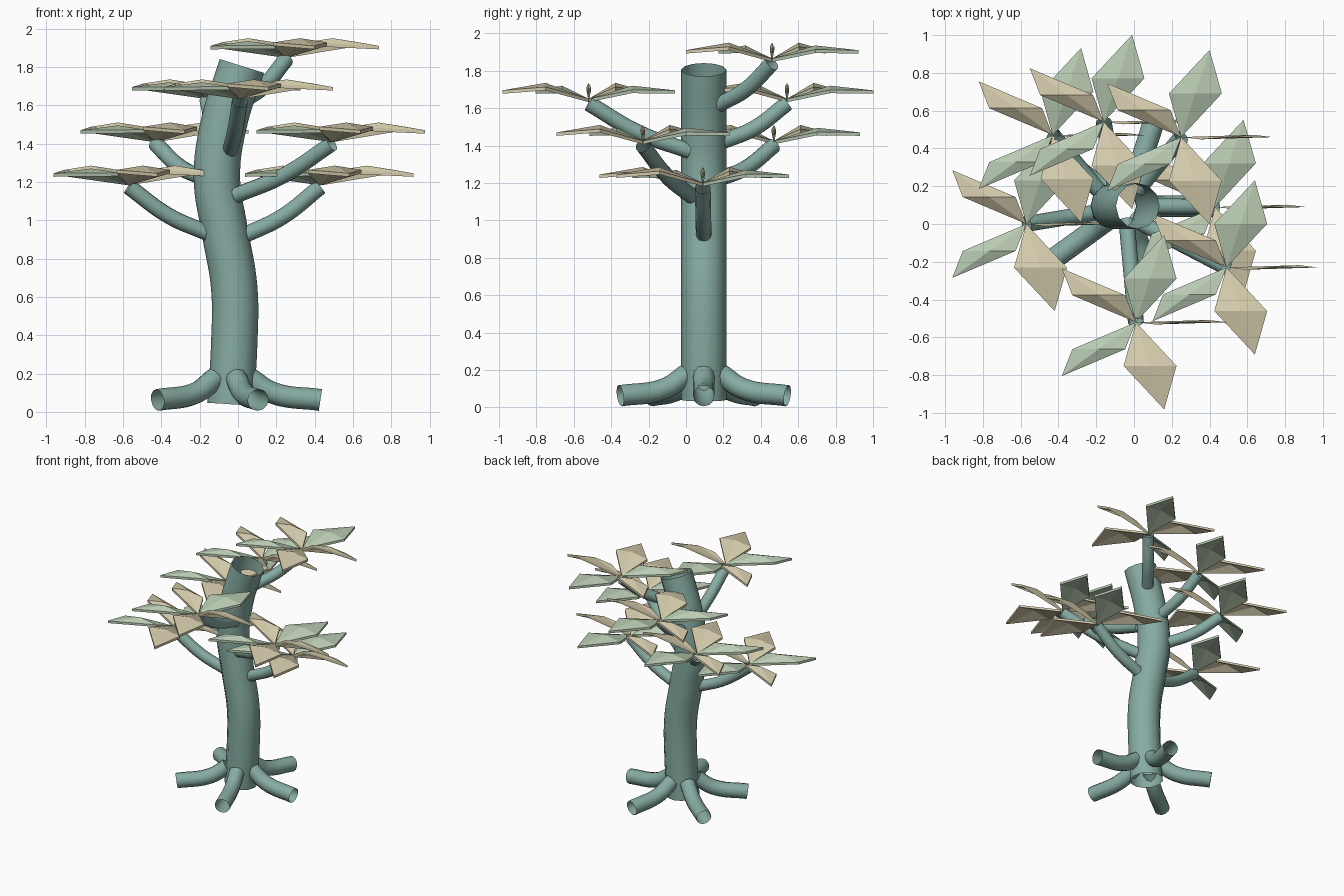
import bpy, bmesh, math
from mathutils import Vector

cube = bpy.data.objects.get("Cube")
if cube:
    bpy.data.objects.remove(cube, do_unlink=True)


def material(name, rgb):
    m = bpy.data.materials.new(name)
    m.use_nodes = True
    m.diffuse_color = (*rgb, 1)
    m.node_tree.nodes["Principled BSDF"].inputs["Base Color"].default_value = (*rgb, 1)
    return m


bark = material("teal bark", (0.24, 0.41, 0.365))
green = material("pale green leaf", (0.49, 0.6, 0.45))
beige = material("beige leaf", (0.66, 0.6, 0.41))


def add(name, mesh, location=(0, 0, 0)):
    ob = bpy.data.objects.new(name, mesh)
    ob.location = location
    bpy.context.collection.objects.link(ob)
    return ob


def tube(name, points, radius):
    """Smooth open-ended tube through the points."""
    curve = bpy.data.curves.new(name, "CURVE")
    curve.dimensions = "3D"
    curve.bevel_depth = radius
    curve.bevel_resolution = 4
    curve.resolution_u = 8
    spline = curve.splines.new("BEZIER")
    spline.bezier_points.add(len(points) - 1)
    for bp, p in zip(spline.bezier_points, points):
        bp.co = p
        bp.handle_left_type = bp.handle_right_type = "AUTO"
    helper = add(name + "_path", curve)
    bpy.context.view_layer.update()
    mesh = bpy.data.meshes.new_from_object(
        helper.evaluated_get(bpy.context.evaluated_depsgraph_get()))
    bpy.data.objects.remove(helper, do_unlink=True)
    mesh.materials.clear()
    mesh.materials.append(bark)
    for p in mesh.polygons:
        p.use_smooth = True
    return add(name, mesh)


# Trunk: a gently swaying open tube
AXIS_Y = 0.095
trunk = [(-0.04, 0.04), (-0.02, 0.35), (-0.02, 0.65), (-0.07, 0.95),
         (-0.11, 1.22), (-0.075, 1.5), (0.02, 1.805)]
tube("trunk", [(x, AXIS_Y, z) for x, z in trunk], 0.121)

# Roots: five, evenly spread round the foot
for i in range(5):
    a = i * math.tau / 5
    profile = [(0.1, 0.175), (0.22, 0.1), (0.47, 0.062)]
    tube(f"root_{i + 1}", [(-0.04 + r * math.cos(a), AXIS_Y + r * math.sin(a), z)
                           for r, z in profile], 0.057)


# Leaf cluster: five folded diamonds, each widened along x
def leaf_cluster():
    bm = bmesh.new()
    for i in range(5):
        a = i * math.tau / 5
        d = Vector((math.cos(a), math.sin(a), 0))
        ridge = 0.085 if i % 2 == 0 else 0.07
        side = Vector((0.14, 0.012 if i == 0 else 0, -0.022))
        drop = Vector((-side.x, -side.y, side.z))
        mid = d * 0.243 + Vector((0, 0, ridge))
        tip = d * 0.485 + Vector((0, 0, 0.045))
        base, r, t, l, m = [bm.verts.new(p) for p in
                            (Vector(), mid + side, tip, mid + drop, mid)]
        faces = [bm.faces.new(f) for f in
                 ((base, r, m), (r, t, m), (t, l, m), (l, base, m))]
        # Give the blade a thin underside
        ext = bmesh.ops.extrude_face_region(bm, geom=faces, use_keep_orig=True)["geom"]
        low = [v for v in ext if isinstance(v, bmesh.types.BMVert)]
        bmesh.ops.translate(bm, verts=low, vec=(0, 0, -0.018))
        for f in bm.faces[:]:
            if f.index == -1:
                f.material_index = i % 2
        bm.faces.index_update()
    bmesh.ops.recalc_face_normals(bm, faces=bm.faces)
    mesh = bpy.data.meshes.new("leaf_cluster")
    bm.to_mesh(mesh)
    bm.free()
    mesh.materials.append(beige)
    mesh.materials.append(green)
    # Colour alternates by the direction each blade points in
    for p in mesh.polygons:
        n = round(math.atan2(p.center.y, p.center.x) / (math.tau / 5)) % 5
        p.material_index = n % 2
    return mesh


leaves = leaf_cluster()

# Branches: (start on the trunk, tip), each sagging a little and carrying leaves
branches = [
    ((0.02, 0.18, 1.62), (0.25, 0.46, 1.865)),
    ((-0.04, 0.02, 1.37), (0.01, -0.52, 1.65)),
    ((-0.1, 0.19, 1.42), (-0.16, 0.54, 1.65)),
    ((-0.18, 0.17, 1.22), (-0.43, 0.47, 1.425)),
    ((-0.01, 0.03, 1.13), (0.49, -0.23, 1.425)),
    ((-0.15, 0.07, 0.93), (-0.57, 0.0, 1.2)),
    ((0.03, 0.095, 0.92), (0.43, 0.09, 1.2)),
]
for i, (start, tip) in enumerate(branches, 1):
    s, t = Vector(start), Vector(tip)
    end = t - Vector((0, 0, 0.025))
    mid = (s + end) / 2 - Vector((0, 0, 0.03))
    tube(f"branch_{i}", [s, mid, end], 0.042)
    add(f"leaves_{i}", leaves, t)
